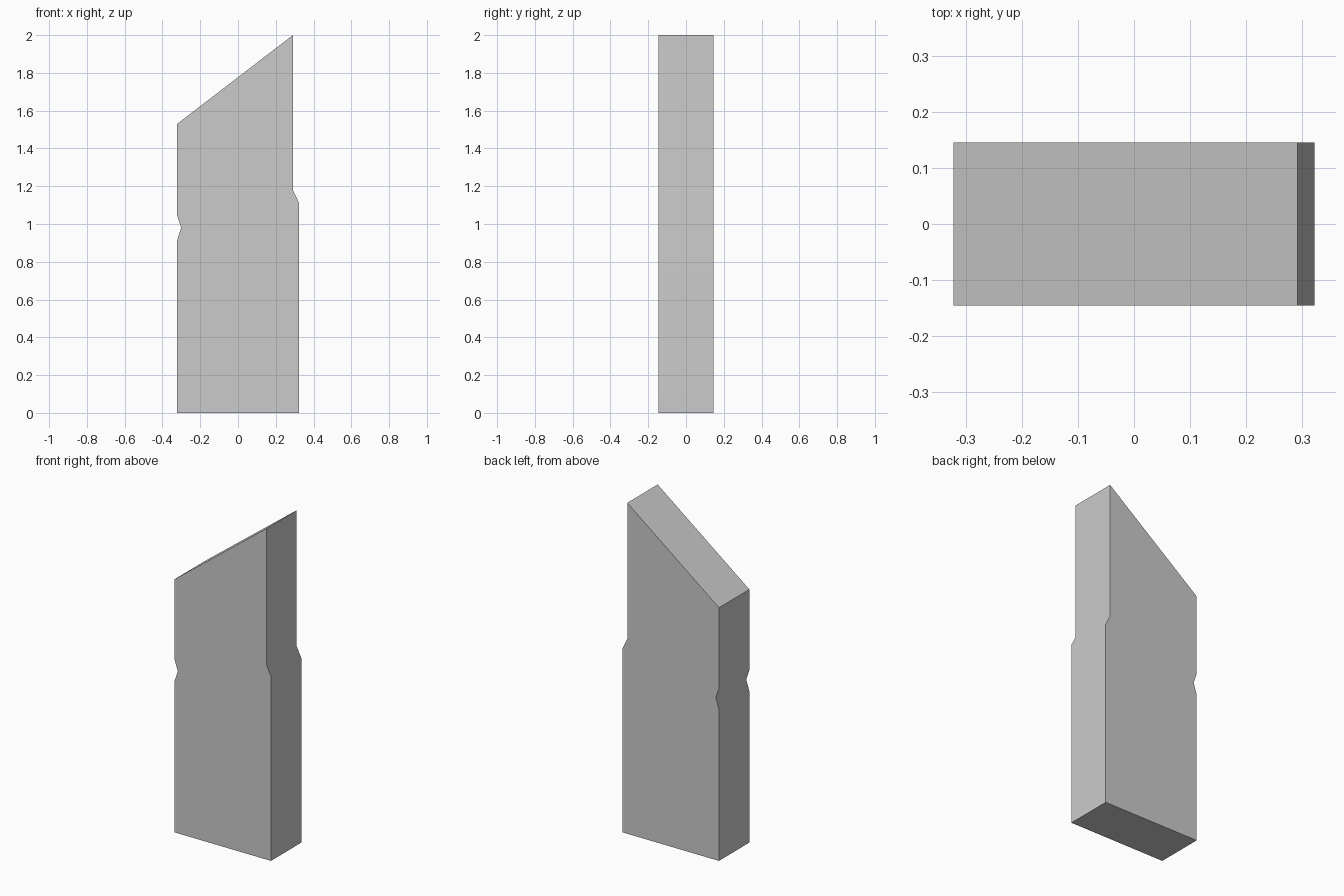
import bpy, bmesh, math

if "Cube" in bpy.data.objects:
    bpy.data.objects.remove(bpy.data.objects["Cube"])

DEPTH = 0.29

# Front outline (x, z): slanted top, stepped right edge, notched left edge
outline = [
    (-0.322, 0), (0.322, 0), (0.322, 1.114), (0.291, 1.178), (0.291, 2.0),
    (-0.322, 1.53), (-0.322, 1.043), (-0.301, 0.98), (-0.322, 0.915),
]

# Slab: extrude the outline from front to back
bm = bmesh.new()
face = bm.faces.new([bm.verts.new((x, -DEPTH / 2, z)) for x, z in outline])
extruded = bmesh.ops.extrude_face_region(bm, geom=[face], use_keep_orig=True)["geom"]
verts = [g for g in extruded if isinstance(g, bmesh.types.BMVert)]
bmesh.ops.translate(bm, verts=verts, vec=(0, DEPTH, 0))
bmesh.ops.recalc_face_normals(bm, faces=bm.faces)
mesh = bpy.data.meshes.new("notched_slab")
bm.to_mesh(mesh)
bm.free()
slab = bpy.data.objects.new("notched_slab", mesh)
bpy.context.collection.objects.link(slab)

# Soft shading over the shallow step and notch, sharp corners elsewhere
bpy.context.view_layer.objects.active = slab
slab.select_set(True)
bpy.ops.object.shade_smooth_by_angle(angle=math.radians(40))
weighted = slab.modifiers.new("weighted_normals", "WEIGHTED_NORMAL")
weighted.keep_sharp = True
